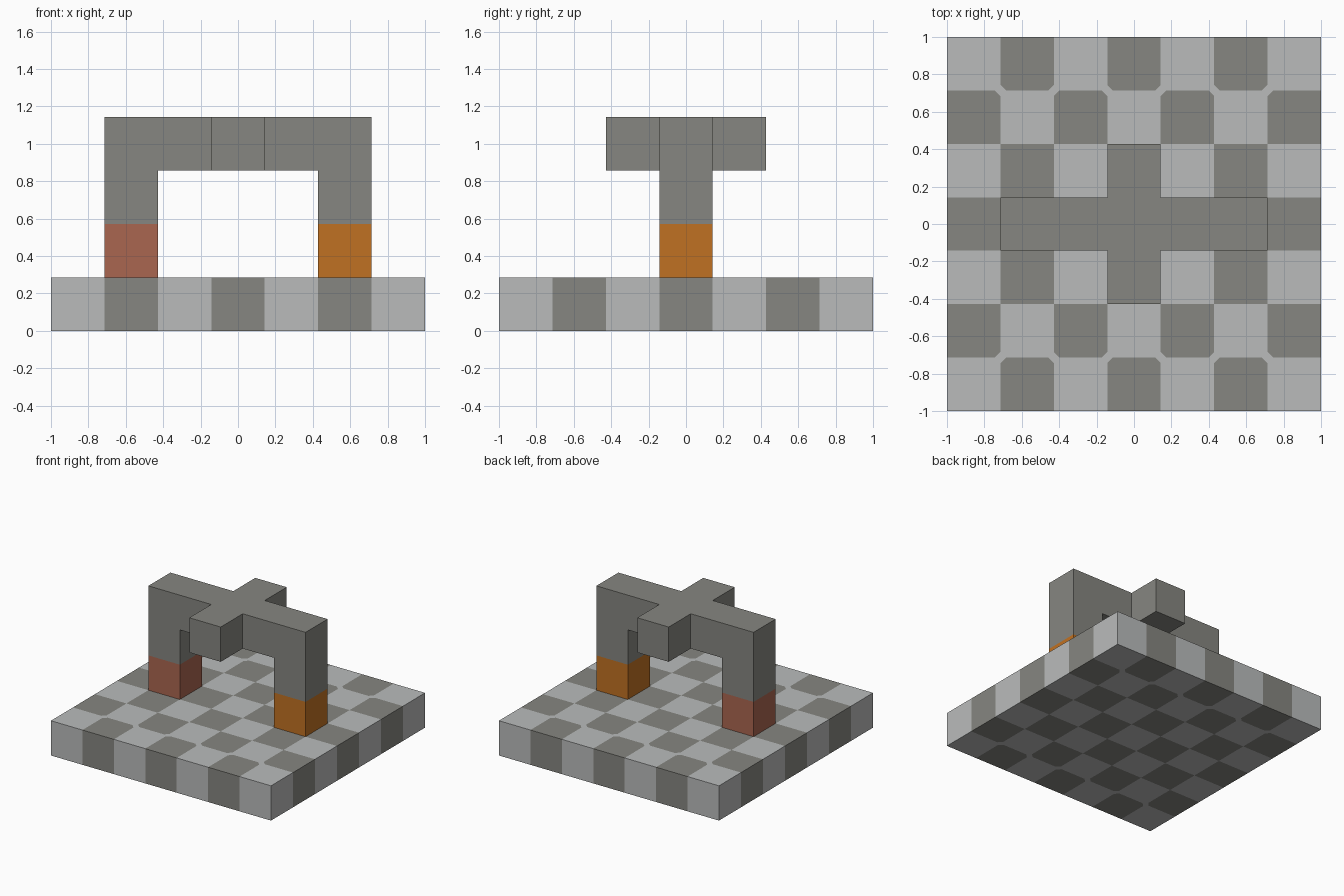
import bpy, bmesh
from math import floor
from mathutils import Vector

cube = bpy.data.objects.get("Cube")
if cube:
    bpy.data.objects.remove(cube, do_unlink=True)

N = 7            # cells per side
U = 2 / N        # cell size


def material(name, rgb):
    m = bpy.data.materials.new(name)
    m.use_nodes = True
    m.diffuse_color = (*rgb, 1)
    bsdf = next(n for n in m.node_tree.nodes if n.type == 'BSDF_PRINCIPLED')
    bsdf.inputs["Base Color"].default_value = (*rgb, 1)
    return m


LIGHT = material("light stone", (0.49, 0.50, 0.50))
DARK = material("dark stone", (0.24, 0.24, 0.218))
ORANGE = material("orange", (0.53, 0.165, 0.016))
RED = material("brick red", (0.40, 0.133, 0.08))


def finish(name, bm, *mats):
    bmesh.ops.recalc_face_normals(bm, faces=bm.faces)
    me = bpy.data.meshes.new(name)
    bm.to_mesh(me)
    bm.free()
    for m in mats:
        me.materials.append(m)
    ob = bpy.data.objects.new(name, me)
    bpy.context.collection.objects.link(ob)
    return ob


def box(name, lo, hi, mat):
    """Box between two corners given in cells from the centre."""
    lo, hi = Vector(lo) * U, Vector(hi) * U
    bm = bmesh.new()
    bmesh.ops.create_cube(bm, size=1)
    bmesh.ops.scale(bm, vec=hi - lo, verts=bm.verts)
    bmesh.ops.translate(bm, vec=(lo + hi) / 2, verts=bm.verts)
    return finish(name, bm, mat)


# Checkered base slab: a box cut along the cell lines
bm = bmesh.new()
bmesh.ops.create_cube(bm, size=1)
bmesh.ops.scale(bm, vec=(2, 2, U), verts=bm.verts)
bmesh.ops.translate(bm, vec=(0, 0, U / 2), verts=bm.verts)
for k in range(1, N):
    for axis in (Vector((1, 0, 0)), Vector((0, 1, 0))):
        bmesh.ops.bisect_plane(bm, geom=bm.verts[:] + bm.edges[:] + bm.faces[:],
                               plane_co=axis * (k * U - 1), plane_no=axis)

# Softened tile corners along the outer rows
corners = [v for v in bm.verts if abs(v.co.x) < 0.99 and abs(abs(v.co.y) - (1 - U)) < 0.01]
bmesh.ops.bevel(bm, geom=corners, offset=0.03, segments=1, affect='VERTICES')


def cell(c):
    return min(N - 1, max(0, floor((c + 1) / U)))


for f in bm.faces:
    c = f.calc_center_median()
    small = f.calc_area() < 0.01
    f.material_index = 0 if small else (cell(c.x) + cell(c.y)) % 2
finish("base_slab", bm, LIGHT, DARK)

# Coloured feet of the arch
box("right_foot", (-2.5, -0.5, 1), (-1.5, 0.5, 2), RED)
box("left_foot", (1.5, -0.5, 1), (2.5, 0.5, 2), ORANGE)

# Arch: profile extruded front to back
profile = [(-2.5, 2), (-1.5, 2), (-1.5, 3), (1.5, 3), (1.5, 2), (2.5, 2), (2.5, 4), (-2.5, 4)]
bm = bmesh.new()
front = [bm.verts.new((x * U, -U / 2, z * U)) for x, z in profile]
back = [bm.verts.new((x * U, U / 2, z * U)) for x, z in profile]
bm.faces.new(front)
bm.faces.new(back[::-1])
for i in range(len(profile)):
    j = (i + 1) % len(profile)
    bm.faces.new((front[i], back[i], back[j], front[j]))
finish("arch", bm, DARK)

# Cross arms at the middle of the arch
box("front_arm", (-0.5, -1.5, 3), (0.5, -0.5, 4), DARK)
box("back_arm", (-0.5, 0.5, 3), (0.5, 1.5, 4), DARK)
